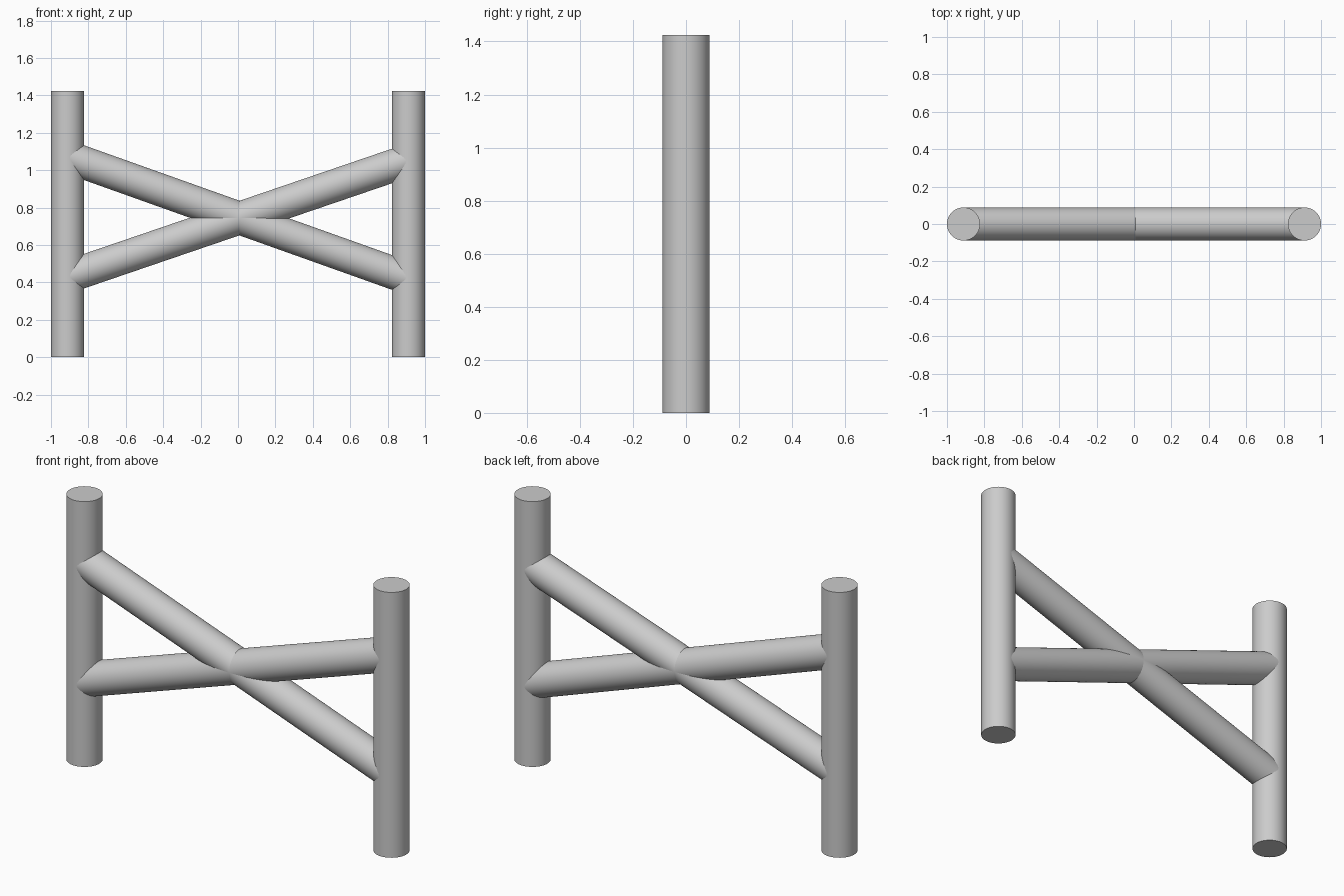
import bpy, math
from mathutils import Vector

if "Cube" in bpy.data.objects:
    bpy.data.objects.remove(bpy.data.objects["Cube"])

POST_X, POST_R, POST_H = 0.9115, 0.0885, 1.424
BRACE_R = 0.0875


def rod(name, a, b, radius):
    """Smooth round bar between two points."""
    a, b = Vector(a), Vector(b)
    d = b - a
    bpy.ops.mesh.primitive_cylinder_add(vertices=48, radius=radius, depth=d.length,
                                        location=(a + b) / 2)
    ob = bpy.context.object
    ob.name = name
    ob.rotation_euler = (0, math.atan2(d.x, d.z), 0)
    bpy.ops.object.shade_smooth_by_angle(angle=math.radians(40))
    return ob


# upright posts
for side, s in (("left", -1), ("right", 1)):
    rod(side + "_post", (s * POST_X, 0, 0), (s * POST_X, 0, POST_H), POST_R)

# crossed braces, ending inside the posts
rod("falling_brace", (-0.905, 0, 1.069), (0.905, 0, 0.424), BRACE_R)
rod("rising_brace", (-0.905, 0, 0.432), (0.905, 0, 1.050), BRACE_R)
